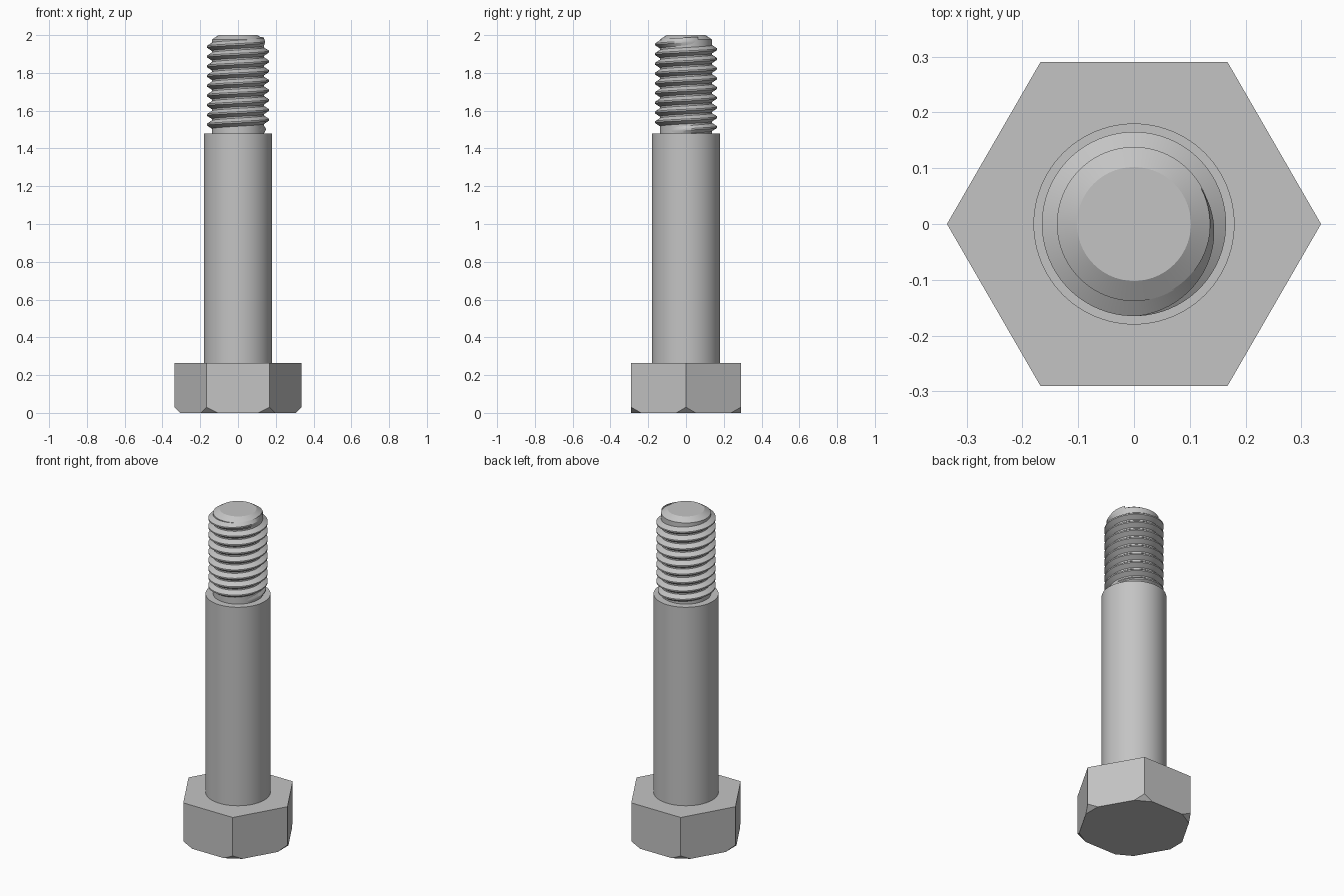
import bpy, bmesh, math
from mathutils import Vector

if "Cube" in bpy.data.objects:
    bpy.data.objects.remove(bpy.data.objects["Cube"], do_unlink=True)

GREY = (0.55, 0.55, 0.55, 1)
steel = bpy.data.materials.new("steel_grey")
steel.diffuse_color = GREY
steel.use_nodes = True
steel.node_tree.nodes["Principled BSDF"].inputs["Base Color"].default_value = GREY


def finish(name, bm, smooth=None):
    bmesh.ops.recalc_face_normals(bm, faces=bm.faces[:])
    mesh = bpy.data.meshes.new(name)
    bm.to_mesh(mesh)
    bm.free()
    mesh.materials.append(steel)
    obj = bpy.data.objects.new(name, mesh)
    bpy.context.collection.objects.link(obj)
    if smooth:
        bpy.ops.object.select_all(action="DESELECT")
        bpy.context.view_layer.objects.active = obj
        obj.select_set(True)
        bpy.ops.object.shade_smooth_by_angle(angle=math.radians(smooth))
    return obj


def turned(name, profile, sides=96):
    """Capped solid of revolution from (radius, height) pairs."""
    bm = bmesh.new()
    rings = [[bm.verts.new((r * math.cos(math.tau * i / sides),
                            r * math.sin(math.tau * i / sides), z))
              for i in range(sides)] for r, z in profile]
    for low, high in zip(rings, rings[1:]):
        for i in range(sides):
            j = (i + 1) % sides
            bm.faces.new((low[i], low[j], high[j], high[i]))
    bm.faces.new(rings[0][::-1])
    bm.faces.new(rings[-1])
    return finish(name, bm, 25)


# Hexagonal head with its lower corners cut off
HEAD_R, HEAD_H, CUT = 0.335, 0.265, 0.03
bm = bmesh.new()
corners = [Vector((HEAD_R * math.cos(math.tau * i / 6),
                   HEAD_R * math.sin(math.tau * i / 6), 0)) for i in range(6)]
base = bm.faces.new([bm.verts.new(c) for c in corners])
top = bmesh.ops.extrude_face_region(bm, geom=[base], use_keep_orig=True)["geom"]
bmesh.ops.translate(bm, vec=(0, 0, HEAD_H),
                    verts=[g for g in top if isinstance(g, bmesh.types.BMVert)])
for c in corners:
    out = c.normalized()
    cut = bmesh.ops.bisect_plane(
        bm, geom=bm.verts[:] + bm.edges[:] + bm.faces[:],
        plane_co=out * (HEAD_R - CUT), plane_no=out - Vector((0, 0, 1)),
        clear_outer=True)["geom_cut"]
    bmesh.ops.holes_fill(bm, edges=[g for g in cut if isinstance(g, bmesh.types.BMEdge)])
finish("hex_head", bm)

# Plain shank and threaded core with a chamfered tip
turned("shank", [(0.18, 0.25), (0.18, 1.48)])
turned("thread_core", [(0.138, 1.47), (0.138, 1.977), (0.102, 2.0)])

# Right-handed helical ridge, fading out at both ends
PITCH, STEPS = 0.0515, 72
ROOT, CREST = 0.136, 0.165
END = math.radians(28)
END_Z = 1.964 + PITCH * END / math.tau
count = int(9.2 * STEPS)
FADE = STEPS * 0.32
bm = bmesh.new()
sections = []
for i in range(count + 1):
    turn = (i - count) / STEPS
    a, z = END + turn * math.tau, END_Z + turn * PITCH
    fade = max(0.02, min(1, i / FADE, (count - i) / FADE))
    crest = ROOT + (CREST - ROOT) * fade
    shape = [(ROOT, -0.023), (crest, -0.004), (crest, 0.004), (ROOT, 0.023)]
    sections.append([bm.verts.new((r * math.cos(a), r * math.sin(a), z + dz))
                     for r, dz in shape])
for s, t in zip(sections, sections[1:]):
    for k in range(4):
        m = (k + 1) % 4
        bm.faces.new((s[k], s[m], t[m], t[k]))
bm.faces.new(sections[0])
bm.faces.new(sections[-1][::-1])
finish("thread_ridge", bm, 25)
